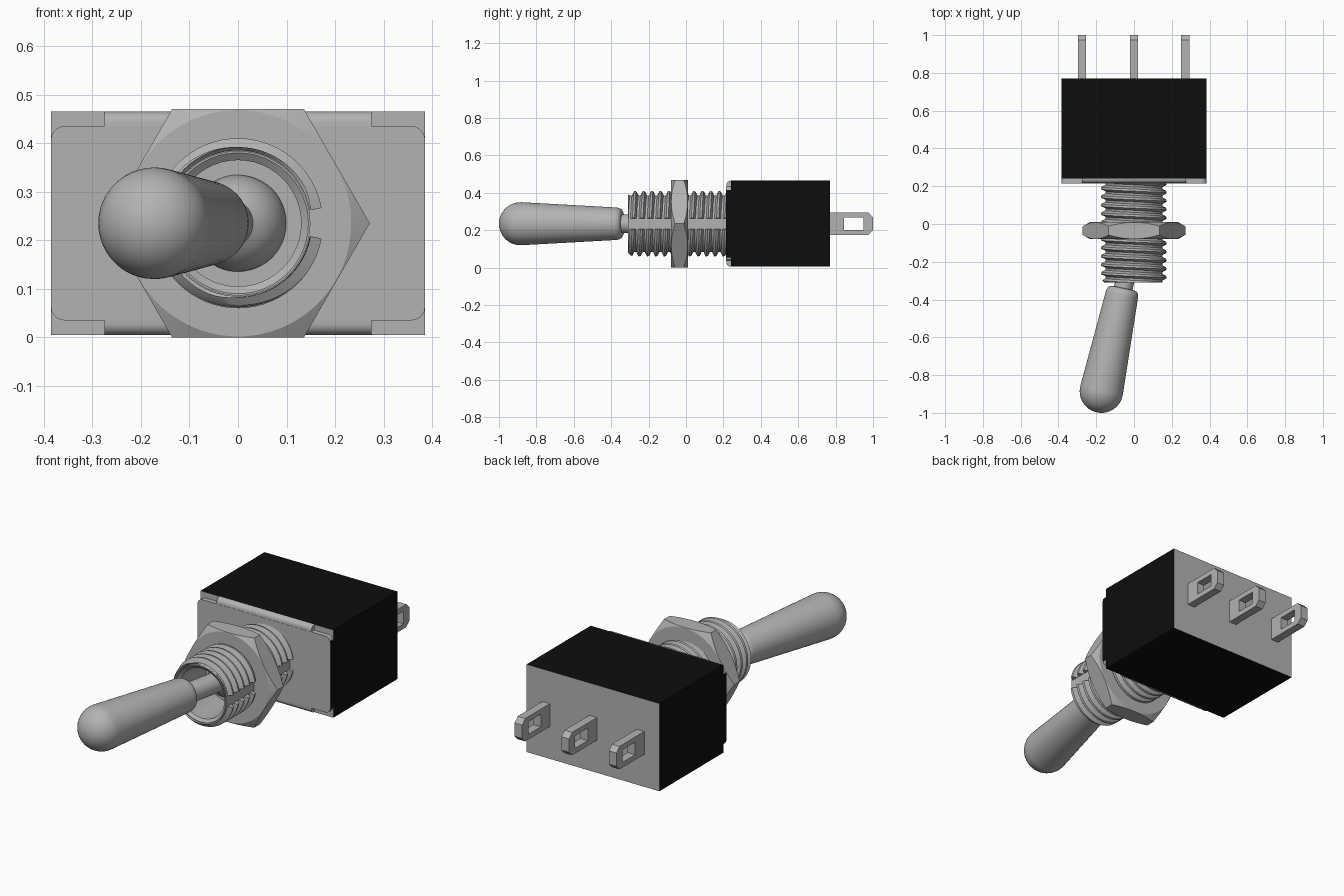
import bpy
import bmesh
from math import pi, sin, cos, tan, radians
from mathutils import Matrix, Vector

cube = bpy.data.objects.get("Cube")
if cube:
    bpy.data.objects.remove(cube, do_unlink=True)

MID = 0.235  # height of the switch axis


def material(name, value):
    mat = bpy.data.materials.new(name)
    mat.use_nodes = True
    colour = (value, value, value, 1)
    mat.diffuse_color = colour
    mat.node_tree.nodes["Principled BSDF"].inputs["Base Color"].default_value = colour
    return mat


metal = material("grey metal", 0.45)
plastic = material("black plastic", 0.004)


def finish(name, bm, smooth=None, black=None, matrix=None):
    """Turn a bmesh into an object; black(normal) picks the black faces."""
    bmesh.ops.remove_doubles(bm, verts=bm.verts, dist=1e-5)
    bmesh.ops.recalc_face_normals(bm, faces=bm.faces)
    bm.normal_update()
    for f in bm.faces:
        f.material_index = int(bool(black and black(f.normal)))
    mesh = bpy.data.meshes.new(name)
    bm.to_mesh(mesh)
    bm.free()
    mesh.materials.append(metal)
    if black:
        mesh.materials.append(plastic)
    obj = bpy.data.objects.new(name, mesh)
    bpy.context.collection.objects.link(obj)
    if matrix:
        obj.matrix_world = matrix
    if smooth:
        bpy.ops.object.select_all(action="DESELECT")
        obj.select_set(True)
        bpy.context.view_layer.objects.active = obj
        bpy.ops.object.shade_smooth_by_angle(angle=radians(smooth))
    return obj


def skin(bm, rings, closed=True):
    """Join successive rings of points with quads."""
    rows = [[bm.verts.new(p) for p in ring] for ring in rings]
    n = len(rows[0])
    for a, b in zip(rows, rows[1:]):
        for i in range(n if closed else n - 1):
            j = (i + 1) % n
            bm.faces.new((a[i], a[j], b[j], b[i]))
    return rows


def lathe(name, profile, matrix, segments=48, smooth=35):
    """Spin (radius, y) points around the y axis."""
    bm = bmesh.new()
    turns = [2 * pi * k / segments for k in range(segments)]
    skin(bm, [[(r * cos(t), y, r * sin(t)) for t in turns] for r, y in profile])
    return finish(name, bm, smooth, matrix=matrix)


def prism(name, points, offset, smooth=None, black=None):
    """Extrude a closed outline of 3D points by an offset."""
    bm = bmesh.new()
    face = bm.faces.new([bm.verts.new(p) for p in points])
    made = bmesh.ops.extrude_face_region(bm, geom=[face])["geom"]
    bmesh.ops.translate(bm, vec=offset,
                        verts=[v for v in made if isinstance(v, bmesh.types.BMVert)])
    return finish(name, bm, smooth, black)


def arc(cx, cy, r, start, end, steps):
    for k in range(steps + 1):
        t = radians(start + (end - start) * k / steps)
        yield cx + r * cos(t), cy + r * sin(t)


axis = Matrix.Translation((0, 0, MID))

# Housing: black sides, grey front and back
W, H = 0.385, 0.23
prism("housing", [(x, 0.24, MID + z) for x, z in ((-W, -H), (W, -H), (W, H), (-W, H))],
      (0, 0.53, 0), black=lambda n: abs(n.y) < 0.5)

# Front plate with rounded corners and dark ends
R = 0.028
outline = []
for sx, sz, start in ((1, 1, 0), (-1, 1, 90), (-1, -1, 180), (1, -1, 270)):
    outline += arc(sx * (W - R), sz * (0.2 - R), R, start, start + 90, 5)
prism("front_plate", [(x, 0.215, MID + z) for x, z in outline], (0, 0.025, 0),
      smooth=30, black=lambda n: abs(n.x) > 0.98)

# Folded tabs above and below the plate
fold = list(arc(0.24, H - 0.024, 0.024, 90, 180, 6))
fold += [(y, -z) for y, z in reversed(fold)]
prism("folded_tabs", [(-0.275, y, MID + z) for y, z in fold], (0.55, 0, 0), smooth=35)

# Threaded bushing with a keyway along the +x side
PITCH, FRONT, BACK, KEY = 0.045, -0.31, 0.22, 0.18
TOOTH = (0.15, 0.152, 0.175, 0.173)


def thread_radius(t, y):
    if abs((t + pi) % (2 * pi) - pi) < KEY - 0.001:
        return 0.15 / cos(t)
    p = ((y - FRONT) / PITCH - t / (2 * pi)) * 4 % 4
    i = int(p)
    r = TOOTH[i % 4] + (TOOTH[(i + 1) % 4] - TOOTH[i % 4]) * (p - i)
    return min(r, 0.157 + (y - FRONT))


angles = [KEY + (2 * pi - 2 * KEY) * k / 60 for k in range(61)]
angles += [2 * pi - KEY + 0.002, 2 * pi, 2 * pi + KEY - 0.002, 2 * pi + KEY]
rings = []
for row in range(-6, 54):
    ring = []
    for t in angles:
        y = FRONT + PITCH * (row / 4 + t / (2 * pi))
        y = min(max(y, FRONT), BACK)
        r = thread_radius(t, y)
        ring.append((r * cos(t), y, r * sin(t)))
    rings.append(ring)
bm = bmesh.new()
skin(bm, rings, closed=False)
bmesh.ops.dissolve_degenerate(bm, dist=1e-6, edges=bm.edges)
finish("threaded_bushing", bm, smooth=25, matrix=axis)

# Bore of the bushing, with a floor around the pivot ball
lathe("bushing_bore", [(0, 0.2), (0.14, 0.2), (0.149, FRONT), (0.145, FRONT),
                       (0.13, FRONT + 0.012), (0.13, -0.08), (0, -0.08)], axis)

# Hexagonal nut with corners chamfered on both faces
FLAT, Y0, Y1 = 0.235, -0.08, 0.01
turns = [2 * pi * k / 96 for k in range(96)]
hexes = [FLAT / cos((t % (pi / 3)) - pi / 6) for t in turns]


def nut_ring(radius, y, slope):
    return [((radius or r) * cos(t), y + slope * (r - FLAT), (radius or r) * sin(t))
            for t, r in zip(turns, hexes)]


drop = tan(radians(30))
bm = bmesh.new()
rows = skin(bm, [nut_ring(FLAT - 0.002, Y0, 0), nut_ring(None, Y0 + 0.001, drop),
                 nut_ring(None, Y1 - 0.001, -drop), nut_ring(FLAT - 0.002, Y1, 0)])
bm.faces.new(rows[0])
bm.faces.new(rows[-1])
finish("hex_nut", bm, smooth=20, matrix=axis)

# Toggle lever: ball, neck, tapered handle and round tip, tilted towards -x
profile = [(r, -s) for s, r in arc(0, 0, 0.1, 180, 30, 14)]
profile[0] = (0, 0.1)
profile += [(0.05, -0.087), (0.05, -0.272), (0.066, -0.274), (0.078, -0.281),
            (0.085, -0.295), (0.087, -0.31)]
profile += [(r, -s) for s, r in arc(0.83, 0, 0.115, 93, 0, 12)]
profile[-1] = (0, -0.945)
lathe("toggle_lever", profile,
      Matrix.Translation((0, -0.073, MID)) @ Matrix.Rotation(radians(-12), 4, "Z"))

# Three solder terminals with a rectangular eye
outer = [(0.765, -0.06), (0.975, -0.06), (1, -0.035), (1, 0.035), (0.975, 0.06), (0.765, 0.06)]
inner = [(0.845, -0.033), (0.95, -0.033), (0.95, 0.033), (0.845, 0.033)]
match = [0, 1, 1, 2, 2, 3]
for name, x in (("right", -0.275), ("middle", 0), ("left", 0.272)):
    bm = bmesh.new()
    loops = [[Vector((side, y, z)) for y, z in pts]
             for side, pts in ((-0.022, outer), (0.022, outer),
                               (0.022, [inner[m] for m in match]),
                               (-0.022, [inner[m] for m in match]))]
    skin(bm, loops + loops[:1])
    bmesh.ops.remove_doubles(bm, verts=bm.verts, dist=1e-5)
    bmesh.ops.dissolve_degenerate(bm, dist=1e-5, edges=bm.edges)
    finish(name + "_terminal", bm, matrix=Matrix.Translation((x, 0, MID)))
